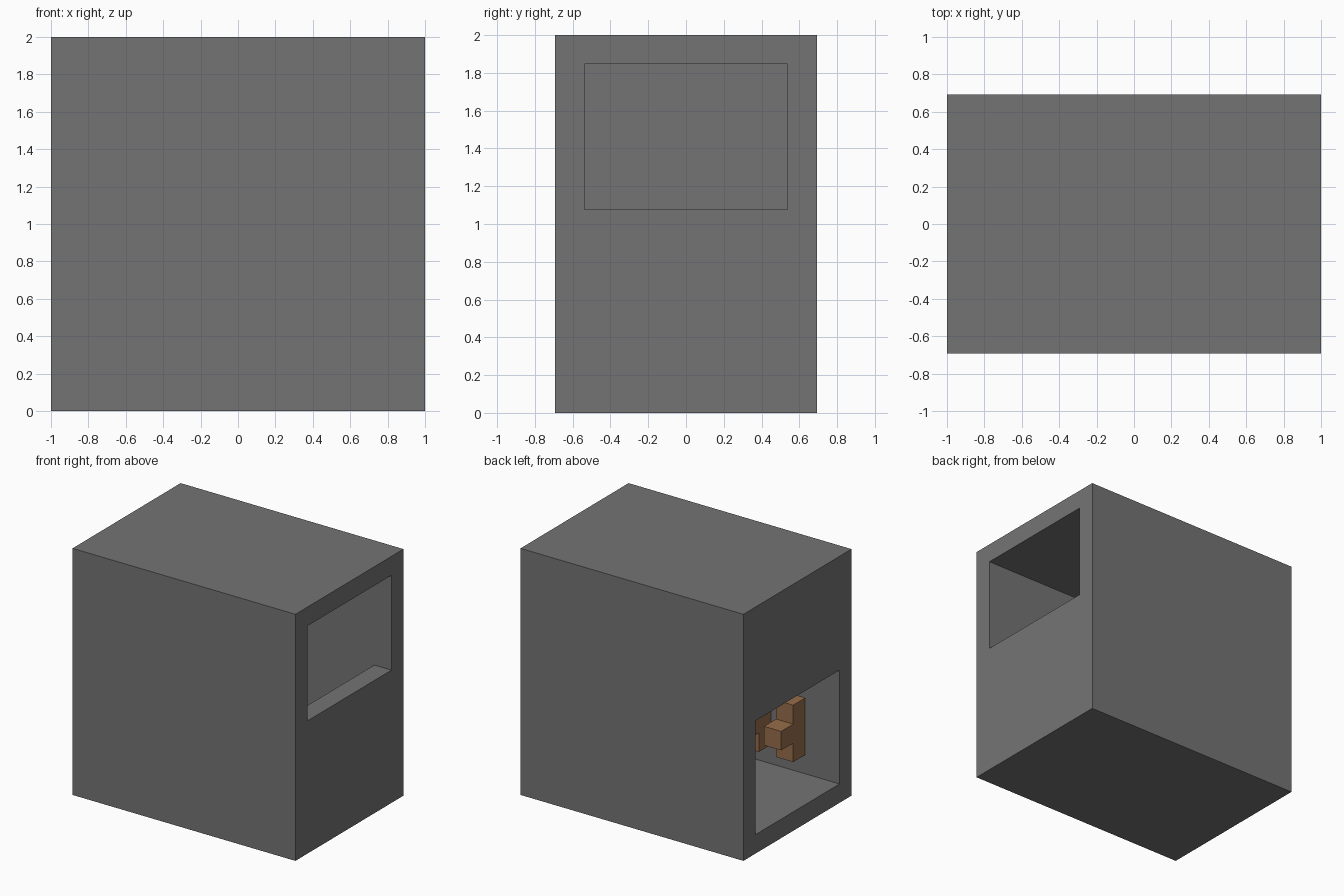
import bpy
import bmesh

U = 2 / 13  # one block of the layout grid

old = bpy.data.objects.get("Cube")
if old:
    bpy.data.objects.remove(old, do_unlink=True)


def material(name, color):
    mat = bpy.data.materials.new(name)
    mat.use_nodes = True
    mat.diffuse_color = color
    mat.node_tree.nodes["Principled BSDF"].inputs["Base Color"].default_value = color
    return mat


def prism(name, profile, axis, start, end, mat):
    """Extrude a closed profile, in blocks, along x or y."""
    def place(a, b, d):
        x, y = (d, a) if axis == "x" else (a, d)
        return ((x - 6.5) * U, (y - 4.5) * U, b * U)

    bm = bmesh.new()
    face = bm.faces.new([bm.verts.new(place(a, b, start)) for a, b in profile])
    ext = bmesh.ops.extrude_face_region(bm, geom=[face])
    moved = [v for v in ext["geom"] if isinstance(v, bmesh.types.BMVert)]
    step = (end - start) * U
    bmesh.ops.translate(bm, verts=moved, vec=(step, 0, 0) if axis == "x" else (0, step, 0))
    bmesh.ops.recalc_face_normals(bm, faces=bm.faces)
    mesh = bpy.data.meshes.new(name)
    bm.to_mesh(mesh)
    bm.free()
    mesh.materials.append(mat)
    obj = bpy.data.objects.new(name, mesh)
    bpy.context.scene.collection.objects.link(obj)
    return obj


grey = material("stone_grey", (0.175, 0.175, 0.175, 1))
brown = material("wood_brown", (0.31, 0.153, 0.07, 1))

# Hollow housing: the room and both side openings share one cut profile
housing = prism("housing", [(0, 0), (13, 0), (13, 13), (0, 13)], "y", 0, 9, grey)
cutter = prism("room_cutter",
               [(-1, 1), (12, 1), (12, 7), (14, 7), (14, 12), (1, 12), (1, 7), (-1, 7)],
               "y", 1, 8, grey)
cutter.hide_render = True
cut = housing.modifiers.new("room", "BOOLEAN")
cut.operation = "DIFFERENCE"
cut.solver = "EXACT"
cut.object = cutter
bpy.context.view_layer.objects.active = housing
bpy.ops.object.modifier_apply(modifier=cut.name)
bpy.data.objects.remove(cutter, do_unlink=True)

# Row of wall pegs: an upright with a stub pointing into the room
peg = [(1, 2), (2, 2), (2, 3), (3, 3), (3, 4), (2, 4), (2, 5), (1, 5)]
for n, x in enumerate(range(2, 12, 2), 1):
    prism(f"wall_peg_{n}", peg, "x", x, x + 1, brown)
